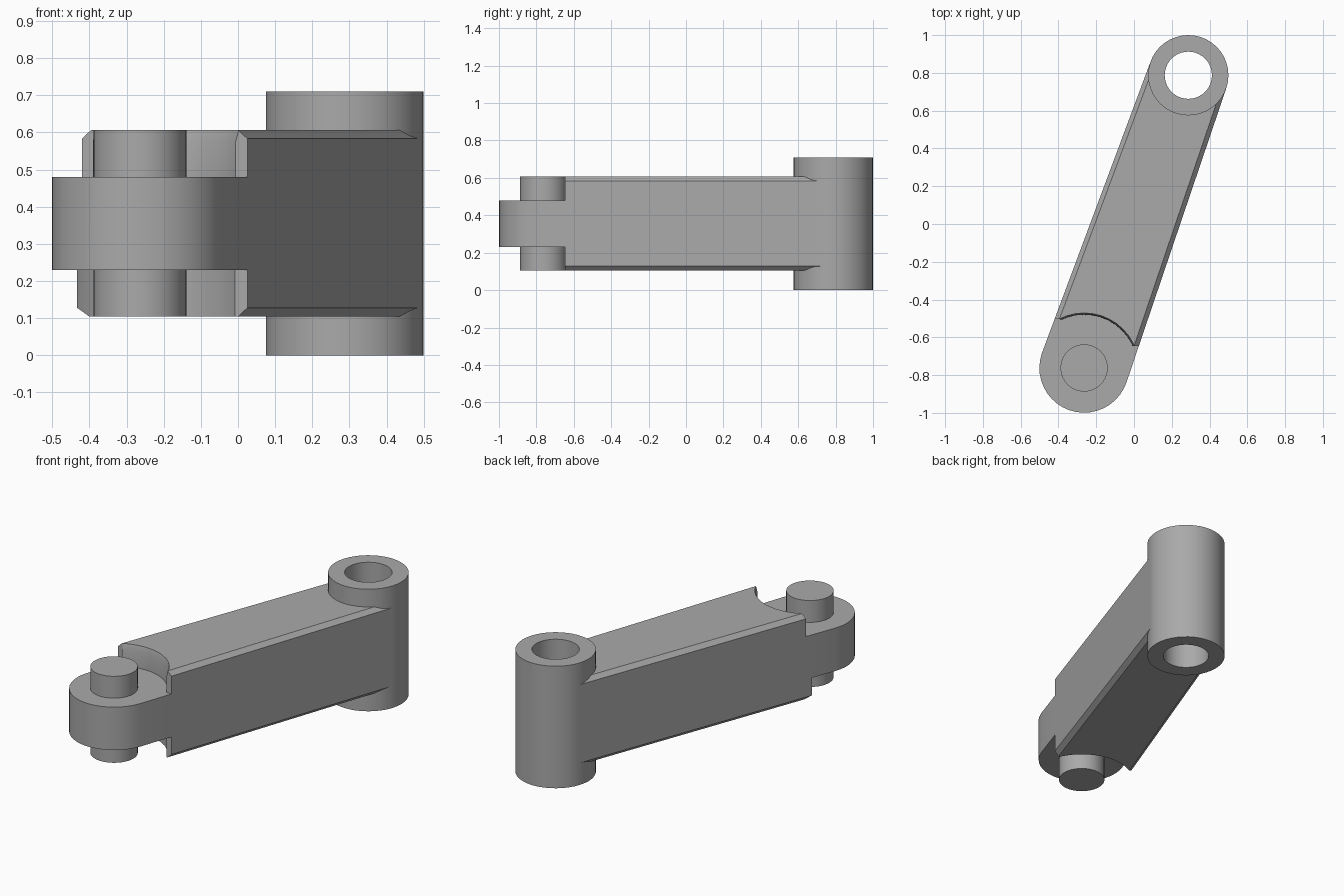
import bpy, bmesh
from math import sin, cos, pi
from mathutils import Vector, Matrix

if "Cube" in bpy.data.objects:
    bpy.data.objects.remove(bpy.data.objects["Cube"])

steel = bpy.data.materials.new("plain_grey")
steel.use_nodes = True
grey = (0.4, 0.4, 0.4, 1)
steel.diffuse_color = grey
steel.node_tree.nodes["Principled BSDF"].inputs["Base Color"].default_value = grey

SIDES = 40
PIN = Vector((-0.264, -0.762))      # pin end of the link
HUB = Vector((0.2875, 0.7875))      # hollow end of the link
PIN_R, HUB_R, HOLE_R = 0.237, 0.2125, 0.125
BOTTOM, TOP, CHAMFER = 0.104, 0.607, 0.024
along = (HUB - PIN).normalized()
across = Vector((along.y, -along.x))


def circle(centre, r):
    return [centre + Vector((cos(a), sin(a))) * r
            for a in (2 * pi * i / SIDES for i in range(SIDES))]


def link_outline(inset):
    """Rounded at the pin end, straight tapering sides, square inside the hub."""
    r, n = PIN_R - inset, SIDES // 2
    cap = [PIN - across * r * cos(pi * i / n) - along * r * sin(pi * i / n)
           for i in range(n + 1)]
    h = HUB_R - inset
    return cap + [HUB + across * h, HUB - across * h]


def stack(name, loops, closed=False):
    """Join outlines at given heights; capped, or closed into a tube."""
    bm = bmesh.new()
    rings = [[bm.verts.new((p.x, p.y, z)) for p in pts] for z, pts in loops]
    pairs = list(zip(rings, rings[1:]))
    if closed:
        pairs.append((rings[-1], rings[0]))
    else:
        bm.faces.new(rings[0])
        bm.faces.new(rings[-1])
    for low, high in pairs:
        for i in range(len(low)):
            j = (i + 1) % len(low)
            bm.faces.new((low[i], low[j], high[j], high[i]))
    bmesh.ops.recalc_face_normals(bm, faces=bm.faces)
    mesh = bpy.data.meshes.new(name)
    bm.to_mesh(mesh)
    bm.free()
    mesh.materials.append(steel)
    ob = bpy.data.objects.new(name, mesh)
    bpy.context.collection.objects.link(ob)
    return ob


def select(ob):
    bpy.ops.object.select_all(action='DESELECT')
    ob.select_set(True)
    bpy.context.view_layer.objects.active = ob


def cut(ob, cutter):
    mod = ob.modifiers.new("cut", 'BOOLEAN')
    mod.operation, mod.solver, mod.object = 'DIFFERENCE', 'EXACT', cutter
    select(ob)
    bpy.ops.object.modifier_apply(modifier=mod.name)
    bpy.data.objects.remove(cutter)


def box_outline(x0, x1, y0, y1):
    return [Vector(p) for p in ((x0, y0), (x1, y0), (x1, y1), (x0, y1))]


# Arm with chamfered long edges
arm = stack("arm", [(BOTTOM, link_outline(CHAMFER)),
                    (BOTTOM + CHAMFER, link_outline(0)),
                    (TOP - CHAMFER, link_outline(0)),
                    (TOP, link_outline(CHAMFER))])

# Round recesses above and below the tongue; the upper rim is eased
cut(arm, stack("upper_recess", [(0.48, circle(PIN, 0.282)), (0.575, circle(PIN, 0.283)),
                                (TOP, circle(PIN, 0.291)), (0.7, circle(PIN, 0.291))]))
cut(arm, stack("lower_recess", [(0, circle(PIN, 0.281)), (0.23, circle(PIN, 0.281))]))

# Square trims on the thin recess corners
right_trim = box_outline(-0.2, 0.3, -1.2, -0.647)
left_trim = box_outline(-0.7, -0.39, -1.2, -0.503)
cut(arm, stack("upper_trim", [(0.48, right_trim), (0.7, right_trim)]))
cut(arm, stack("lower_trim", [(0, right_trim), (0.23, right_trim)]))
cut(arm, stack("corner_trim", [(0.48, left_trim), (0.7, left_trim)]))

# Clear the arm out of the hub bore
bore = circle(HUB, 0.17)
cut(arm, stack("bore_cutter", [(-0.1, bore), (0.9, bore)]))

# Hollow hub and solid pin
outer, inner = circle(HUB, HUB_R), circle(HUB, HOLE_R)
hub = stack("hub", [(0, outer), (0.71, outer), (0.71, inner), (0, inner)], closed=True)
pin_edge = circle(PIN, HOLE_R)
upper_pin = stack("upper_pin", [(0.47, pin_edge), (TOP, pin_edge)])
lower_pin = stack("lower_pin", [(BOTTOM, pin_edge), (0.24, pin_edge)])

for ob in (arm, hub, upper_pin, lower_pin):
    select(ob)
    bpy.ops.object.shade_smooth_by_angle(angle=pi / 7)
